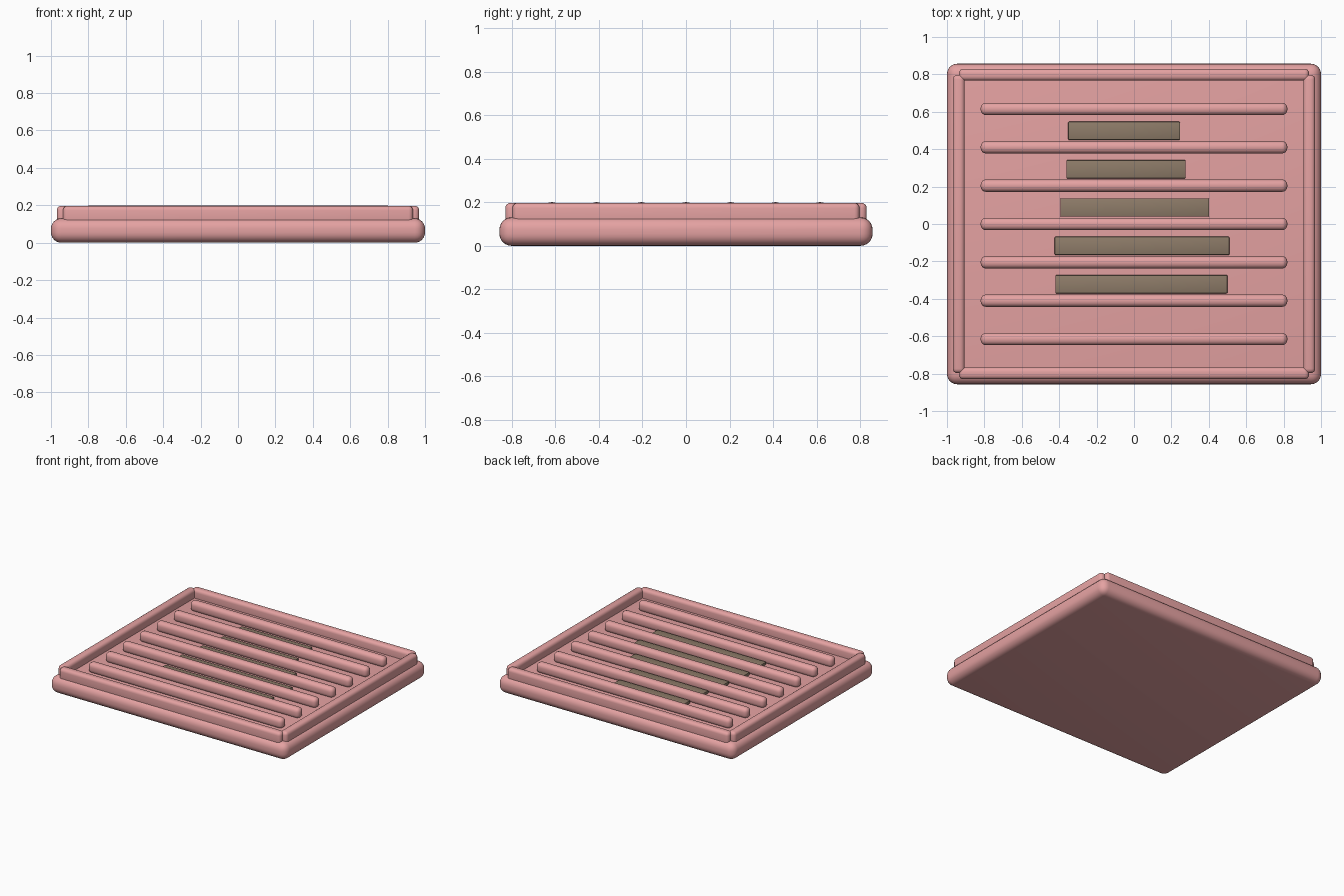
import bpy
import math

if "Cube" in bpy.data.objects:
    bpy.data.objects.remove(bpy.data.objects["Cube"])


def material(name, rgb):
    m = bpy.data.materials.new(name)
    m.diffuse_color = (*rgb, 1)
    m.use_nodes = True
    m.node_tree.nodes["Principled BSDF"].inputs["Base Color"].default_value = m.diffuse_color
    return m


PINK = material("pink", (0.78, 0.36, 0.36))
BROWN = material("brown", (0.27, 0.20, 0.14))


def rounded_box(name, lo, hi, radius, mat, segments=4):
    """Box spanning lo..hi with rounded edges."""
    bpy.ops.mesh.primitive_cube_add(size=1, location=[(a + b) / 2 for a, b in zip(lo, hi)])
    ob = bpy.context.object
    ob.name = name
    ob.scale = [b - a for a, b in zip(lo, hi)]
    bpy.ops.object.transform_apply(location=False, rotation=False, scale=True)
    bev = ob.modifiers.new("round", 'BEVEL')
    bev.width = radius
    bev.segments = segments
    bpy.ops.object.modifier_apply(modifier=bev.name)
    bpy.ops.object.shade_smooth_by_angle(angle=math.radians(35))
    ob.data.materials.append(mat)
    return ob


# Tray slab
rounded_box("base_slab", (-1, -0.857, 0), (1, 0.857, 0.13), 0.055, PINK, 6)

# Raised rim: front/back and left/right bars
for s, label in ((-1, "front"), (1, "back")):
    y = s * 0.798
    rounded_box(f"rim_{label}", (-0.936, y - 0.032, 0.09), (0.936, y + 0.032, 0.197), 0.024, PINK)
for s, label in ((-1, "left"), (1, "right")):
    x = s * 0.937
    rounded_box(f"rim_{label}", (x - 0.032, -0.797, 0.09), (x + 0.032, 0.797, 0.197), 0.024, PINK)

# Seven parallel ribs
for i in range(7):
    y = (i - 3) * 0.205
    rounded_box(f"rib_{i + 1}", (-0.82, y - 0.033, 0.12), (0.82, y + 0.033, 0.2), 0.029, PINK)

# Thin inlays of varying length between the ribs, front to back
spans = [(-0.421, 0.5), (-0.424, 0.51), (-0.394, 0.402), (-0.362, 0.276), (-0.352, 0.247)]
for i, (x0, x1) in enumerate(spans):
    y = -0.322 + i * 0.205
    rounded_box(f"inlay_{i + 1}", (x0, y - 0.049, 0.12), (x1, y + 0.049, 0.15), 0.006, BROWN, 2)
